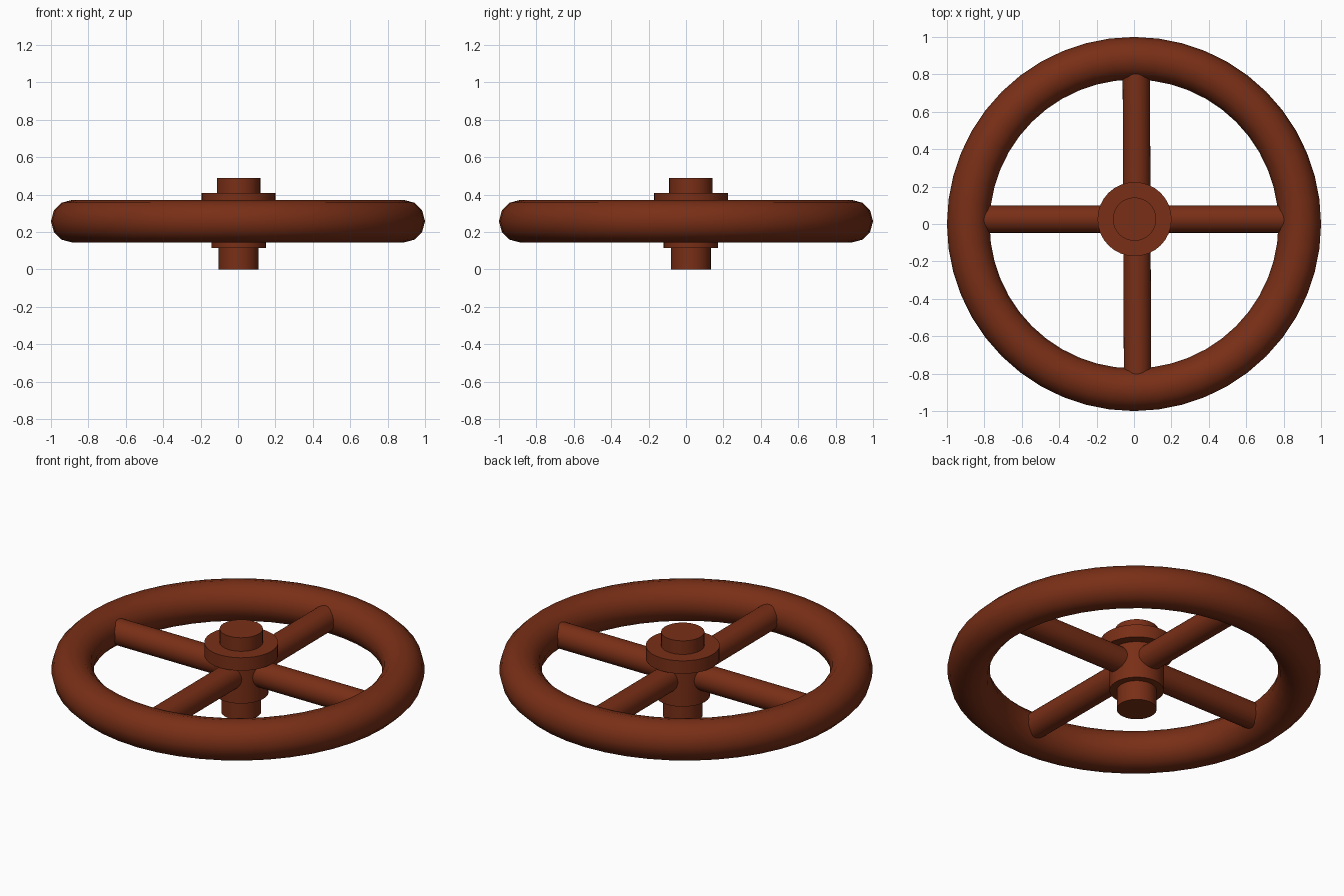
import bpy, math
from mathutils import Vector

if "Cube" in bpy.data.objects:
    bpy.data.objects.remove(bpy.data.objects["Cube"])

mat = bpy.data.materials.new("rust_red_paint")
mat.diffuse_color = (0.19, 0.028, 0.008, 1)
mat.use_nodes = True
mat.node_tree.nodes["Principled BSDF"].inputs["Base Color"].default_value = mat.diffuse_color

HUB_X, HUB_Y, MID_Z = 0.003, 0.026, 0.258


def finish(name):
    ob = bpy.context.object
    ob.name = name
    ob.data.materials.append(mat)
    bpy.ops.object.shade_smooth_by_angle(angle=math.radians(40))
    return ob


def rod(name, a, b, radius, sides=32):
    """Capped cylinder between two points."""
    a, b = Vector(a), Vector(b)
    d = b - a
    bpy.ops.mesh.primitive_cylinder_add(
        vertices=sides, radius=radius, depth=d.length, location=(a + b) / 2,
        rotation=d.to_track_quat('Z', 'Y').to_euler())
    return finish(name)


# Rim
bpy.ops.mesh.primitive_torus_add(
    major_radius=0.886, minor_radius=0.114, major_segments=48,
    minor_segments=12, location=(0, 0, MID_Z))
finish("rim")

# Hub: stacked cylinders (name, bottom, top, radius)
for name, z0, z1, r in [
    ("lower_shaft", 0.0, 0.115, 0.107),
    ("hub_body", 0.115, 0.334, 0.146),
    ("hub_flange", 0.334, 0.41, 0.198),
    ("hub_cap", 0.41, 0.49, 0.116),
]:
    rod(name, (HUB_X, HUB_Y, z0), (HUB_X, HUB_Y, z1), r)

# Spokes, running from the hub into the rim
R = 0.87
for name, x, y in [("spoke_right", R, HUB_Y), ("spoke_left", -R, HUB_Y),
                   ("spoke_back", 0.012, R), ("spoke_front", 0.019, -R)]:
    start = (HUB_X, HUB_Y, MID_Z) if abs(x) > 0.5 else (0.0155, HUB_Y, MID_Z)
    rod(name, start, (x, y, MID_Z), 0.073)
